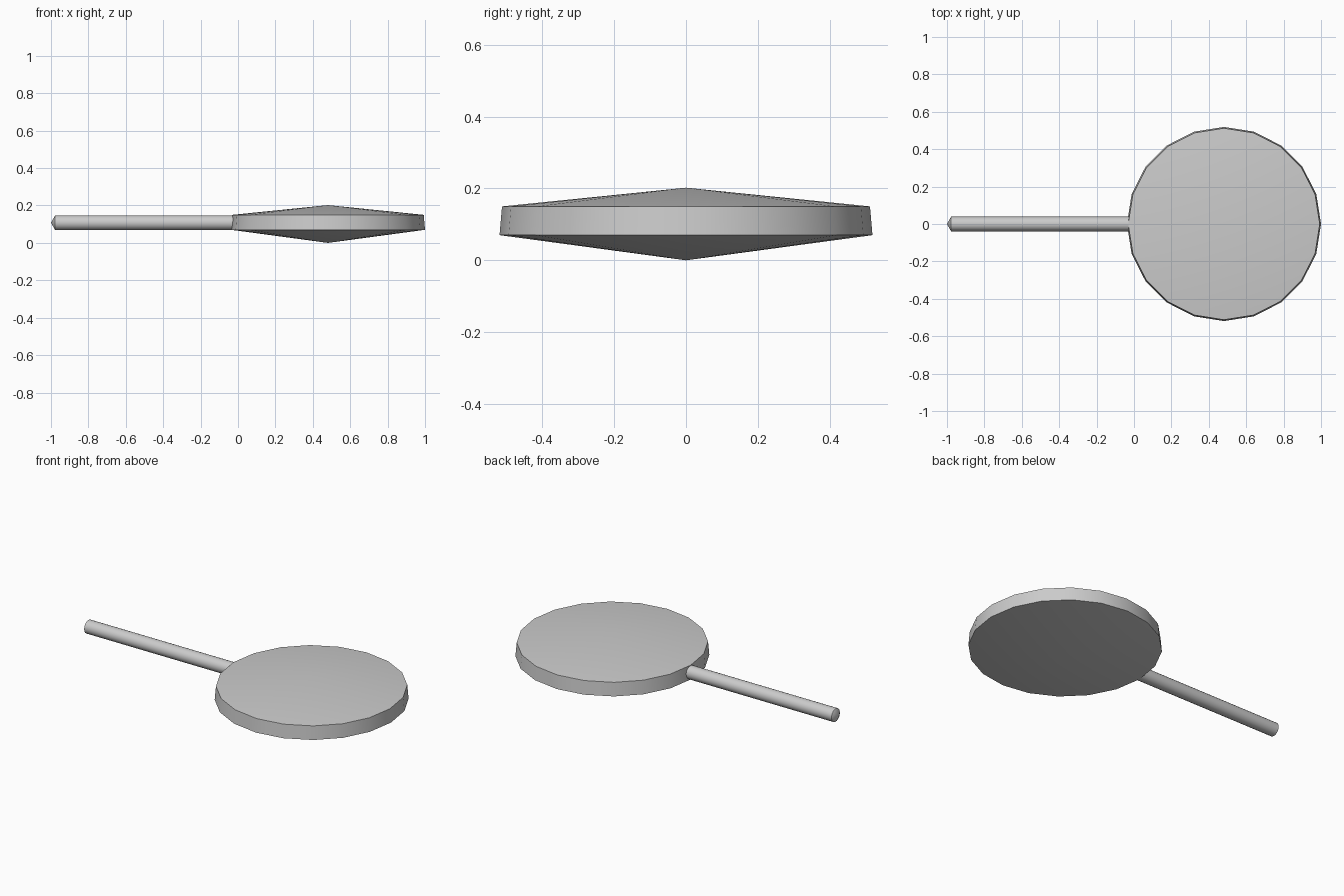
import bpy, bmesh, math
from mathutils import Matrix

if "Cube" in bpy.data.objects:
    bpy.data.objects.remove(bpy.data.objects["Cube"])


def spindle(name, profile, sides, matrix):
    """Revolve (radius, height) points about z, closing both ends with pointed fans."""
    bm = bmesh.new()
    bottom = bm.verts.new((0, 0, profile[0][1]))
    top = bm.verts.new((0, 0, profile[-1][1]))
    rings = []
    for r, h in profile[1:-1]:
        rings.append([bm.verts.new((r * math.cos(a), r * math.sin(a), h))
                      for a in (2 * math.pi * i / sides for i in range(sides))])
    for i in range(sides):
        j = (i + 1) % sides
        bm.faces.new((bottom, rings[0][j], rings[0][i]))
        for low, high in zip(rings, rings[1:]):
            bm.faces.new((low[i], low[j], high[j], high[i]))
        bm.faces.new((top, rings[-1][i], rings[-1][j]))
    bm.transform(matrix)
    bmesh.ops.recalc_face_normals(bm, faces=bm.faces)
    mesh = bpy.data.meshes.new(name)
    bm.to_mesh(mesh)
    bm.free()
    obj = bpy.data.objects.new(name, mesh)
    bpy.context.collection.objects.link(obj)
    bpy.ops.object.select_all(action='DESELECT')
    obj.select_set(True)
    bpy.context.view_layer.objects.active = obj
    bpy.ops.object.shade_smooth_by_angle(angle=math.radians(30))
    return obj


# Round head: shallow cones above and below a slightly tapered rim
spindle("candy_disc", [(0, 0), (0.519, 0.07), (0.512, 0.15), (0, 0.202)], 20,
        Matrix.Translation((0.481, 0, 0)))

# Stick lying along x, with a shallow pointed outer end, tucked into the disc
spindle("stick", [(0, -1.0), (0.039, -0.978), (0.039, -0.02), (0, 0.0)], 20,
        Matrix.Translation((0, 0, 0.108)) @ Matrix.Rotation(math.pi / 2, 4, 'Y'))
